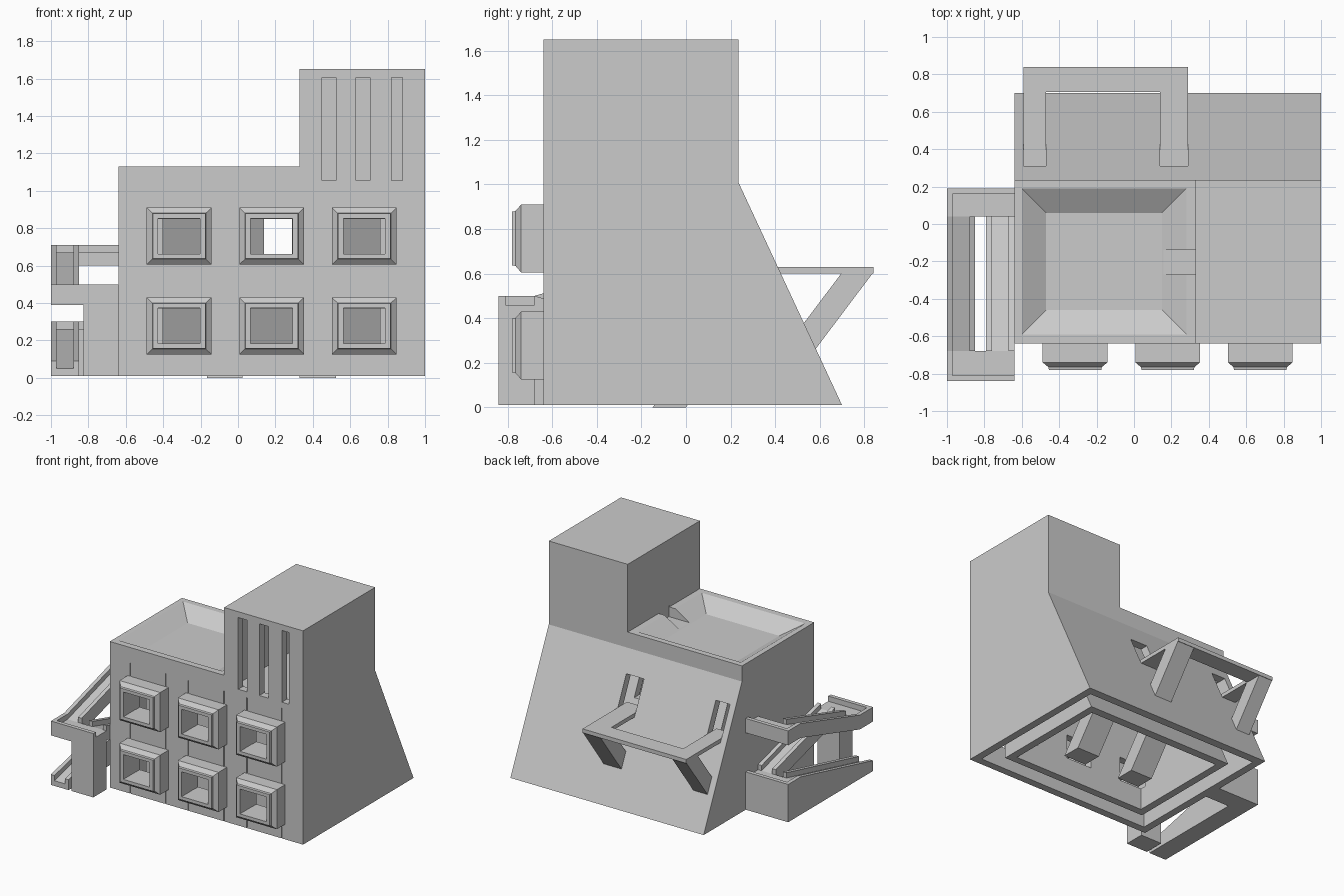
import bpy, bmesh

if "Cube" in bpy.data.objects:
    bpy.data.objects.remove(bpy.data.objects["Cube"])


def loft(name, rings, cyclic=False):
    """Bridge equal rings of points; cap the ends or close into a loop."""
    bm = bmesh.new()
    vs = [[bm.verts.new(p) for p in r] for r in rings]
    n = len(rings[0])
    for k in range(len(vs) if cyclic else len(vs) - 1):
        a, b = vs[k], vs[(k + 1) % len(vs)]
        for i in range(n):
            j = (i + 1) % n
            bm.faces.new((a[i], a[j], b[j], b[i]))
    if not cyclic:
        bm.faces.new(vs[0])
        bm.faces.new(vs[-1])
    bmesh.ops.recalc_face_normals(bm, faces=bm.faces)
    me = bpy.data.meshes.new(name)
    bm.to_mesh(me)
    bm.free()
    ob = bpy.data.objects.new(name, me)
    bpy.context.collection.objects.link(ob)
    return ob


def prism_x(name, x0, x1, prof):
    return loft(name, [[(x, y, z) for y, z in prof] for x in (x0, x1)])


def prism_y(name, y0, y1, prof):
    return loft(name, [[(x, y, z) for x, z in prof] for y in (y0, y1)])


def box(name, x0, x1, y0, y1, z0, z1):
    return prism_x(name, x0, x1, [(y0, z0), (y1, z0), (y1, z1), (y0, z1)])


def cut(target, cutter):
    m = target.modifiers.new("cut", "BOOLEAN")
    m.operation, m.solver, m.object = "DIFFERENCE", "EXACT", cutter
    bpy.context.view_layer.objects.active = target
    bpy.ops.object.modifier_apply(modifier=m.name)
    bpy.data.objects.remove(cutter)


def inset_hall(name, t, z0, z1):
    """Solid matching the lower building, inset by t on all walls."""
    back = lambda z: 0.70 - 0.465 * (z - 0.01) - 1.1 * t
    return prism_x(name, -0.64 + t, 1 - t, [(-0.64 + t, z0), (back(z0), z0),
                                           (back(z1), z1), (-0.64 + t, z1)])


# Building: stepped front outline, sloped back
body = prism_y("building", -0.64, 0.70, [(-0.64, 0.01), (1, 0.01), (1, 1.65),
                                         (0.33, 1.65), (0.33, 1.13), (-0.64, 1.13)])
cut(body, prism_x("c", -1, 1.3, [(0.7093, -0.01), (0.9, -0.01), (0.9, 1.8),
                                 (0.235, 1.8), (0.235, 1.01)]))
# Open-bottomed double-walled hall and the tower room
cut(body, inset_hall("c", 0.06, -0.1, 1.01))
liner = inset_hall("inner_wall", 0.18, 0.01, 1.01)
cut(liner, inset_hall("c", 0.24, -0.1, 1.1))
cut(body, box("c", 0.39, 0.94, -0.58, 0.175, 1.05, 1.61))

# Sunken roof with sloping sides, and the doorway into the tower
rings = []
for z, d in ((1.05, 0.13), (1.146, -0.026)):
    x0, x1, y0, y1 = -0.60 + d, 0.28 - d, -0.59 + d, 0.19 - d
    rings.append([(x0, y0, z), (x1, y0, z), (x1, y1, z), (x0, y1, z)])
cut(body, loft("c", rings))
cut(body, box("c", 0.14, 0.334, -0.27, -0.14, 1.055, 1.14))

# Tower slits
for x0, x1 in ((0.45, 0.525), (0.63, 0.705), (0.82, 0.88)):
    cut(body, box("c", x0, x1, -0.7, -0.5, 1.055, 1.605))

# Windows: hole through both walls plus stepped projecting surround
for cx in (-0.315, 0.18, 0.675):
    for cz in (0.2775, 0.7575):
        for wall in (body, liner):
            cut(wall, box("c", cx - 0.112, cx + 0.112, -0.7, -0.35, cz - 0.097, cz + 0.093))
        sect = [(0.173, 0.152, -0.63), (0.173, 0.152, -0.74), (0.143, 0.123, -0.765),
                (0.14, 0.12, -0.78), (0.112, 0.095, -0.78), (0.112, 0.095, -0.63)]
        loft("window_frame", [[(cx - a, y, cz - b), (cx + a, y, cz - b),
                               (cx + a, y, cz + b), (cx - a, y, cz + b)]
                              for a, b, y in sect], cyclic=True)

# Thin vertical seams on the front
for x in (-0.465, -0.165, 0.025, 0.33, 0.525, 0.82):
    cut(body, box("c", x - 0.003, x + 0.003, -0.66, -0.633, -0.02, 1.01))

# Balcony: U-shaped deck, diagonal struts and wall slots above each arm
for x0, x1 in ((-0.59, -0.47), (0.14, 0.29)):
    for wall in (body, liner):
        cut(wall, box("c", x0, x1, 0.0, 0.6, 0.63, 0.85))
    box("balcony_arm", x0, x1, 0.30, 0.84, 0.60, 0.63)
    prism_x("balcony_strut", x0, x1, [(0.84, 0.605), (0.70, 0.605),
                                      (0.50, 0.34), (0.565, 0.24)])
box("balcony_front", -0.47, 0.14, 0.705, 0.84, 0.60, 0.63)

# Interior diagonal braces standing on the ground
for x0, x1 in ((-0.165, 0.025), (0.33, 0.525)):
    prism_x("inner_brace", x0, x1, [(-0.15, 0), (0, 0), (0.385, 0.50), (0.235, 0.50)])


# Outside switchback ramp
def flight(name, x0, x1, ya, za, yb, zb, solid=False):
    """Sloping trough between two heights, with side kerbs."""
    t = 0.03
    for a, b, drop in ((x0, x0 + t, 0), (x0 + t, x1 - t, 0.04), (x1 - t, x1, 0)):
        low = [0.01, 0.01] if solid else [za - 0.11, zb - 0.11]
        prism_x(name, a, b, [(ya, low[0]), (yb, low[1]), (yb, zb - drop), (ya, za - drop)])


def landing(name, y0, y1, z0, z1, edge):
    """Flat slab with kerbs on the outer side and the end."""
    box(name, -1, -0.64, y0, y1, z0, z1 - 0.04)
    box(name + "_side_kerb", -1, -0.97, y0, y1, z1 - 0.04, z1)
    e = (y0, y0 + 0.03) if edge < 0 else (y1 - 0.03, y1)
    box(name + "_end_kerb", -0.97, -0.64, e[0], e[1], z1 - 0.04, z1)


landing("lower_landing", 0.04, 0.19, 0.01, 0.30, 1)
landing("front_landing", -0.84, -0.68, 0.39, 0.50, -1)
landing("upper_landing", 0.04, 0.19, 0.60, 0.71, 1)
flight("lower_ramp", -1, -0.85, -0.84, 0.09, 0.04, 0.30, True)
flight("middle_ramp", -0.79, -0.64, 0.04, 0.30, -0.68, 0.50)
flight("upper_ramp", -1, -0.85, -0.68, 0.50, 0.04, 0.71)
box("landing_post", -0.825, -0.64, -0.84, -0.68, 0.01, 0.39)
